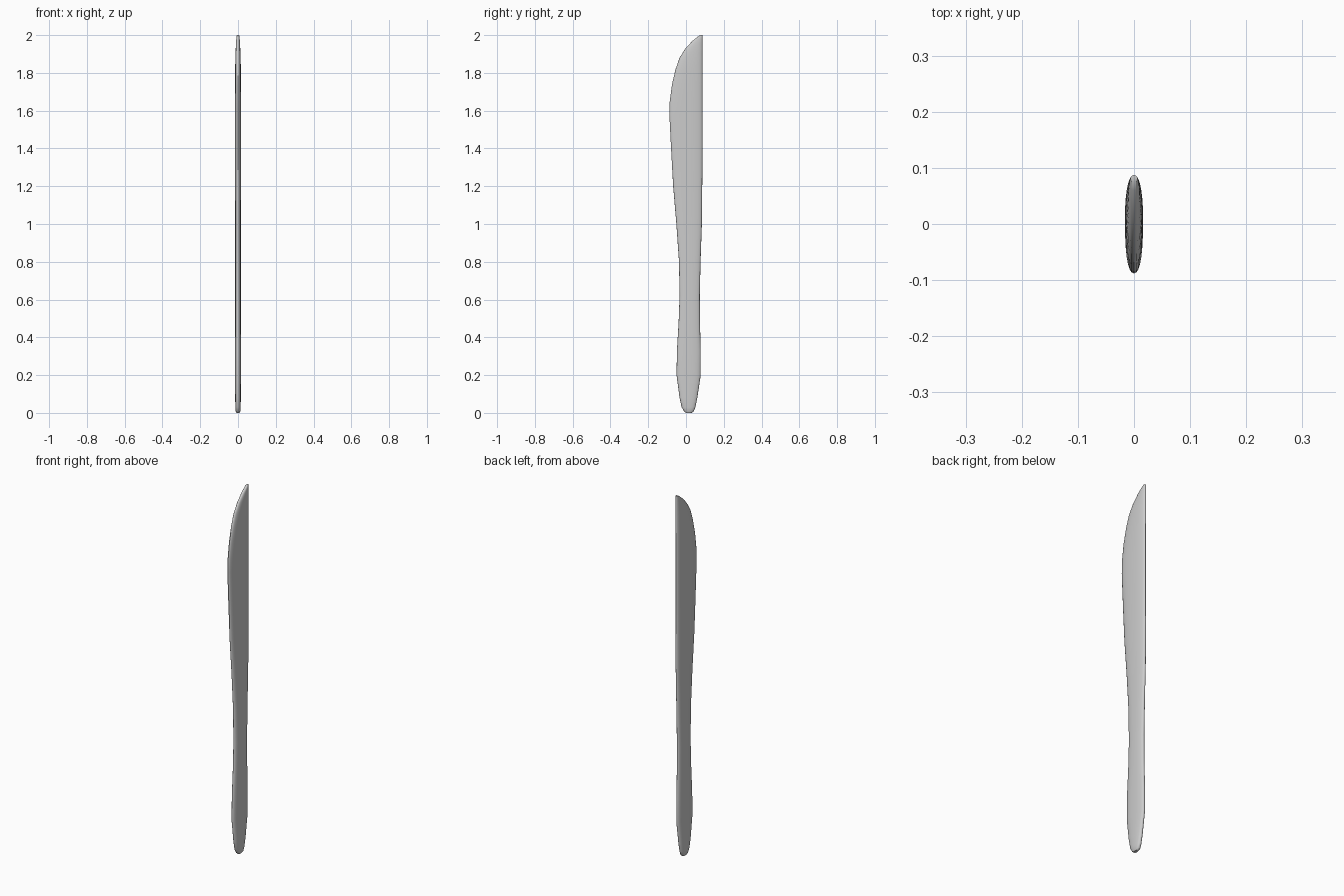
import bpy, bmesh, math

# Knife stations: height, cutting edge y, spine y, half thickness
STATIONS = [
    (0.0, 0.000, 0.030, 0.008),
    (0.008, -0.010, 0.041, 0.012),
    (0.03, -0.023, 0.050, 0.014),
    (0.08, -0.034, 0.060, 0.015),
    (0.2, -0.050, 0.078, 0.016),
    (0.33, -0.048, 0.078, 0.016),
    (0.48, -0.039, 0.074, 0.015),
    (0.62, -0.034, 0.073, 0.015),
    (0.8, -0.037, 0.077, 0.015),
    (1.0, -0.051, 0.084, 0.015),
    (1.2, -0.068, 0.086, 0.016),
    (1.4, -0.079, 0.087, 0.016),
    (1.58, -0.088, 0.087, 0.016),
    (1.65, -0.086, 0.087, 0.016),
    (1.74, -0.074, 0.087, 0.0155),
    (1.82, -0.055, 0.087, 0.015),
    (1.88, -0.034, 0.087, 0.014),
    (1.93, -0.003, 0.087, 0.012),
    (1.97, 0.035, 0.087, 0.010),
    (1.99, 0.060, 0.087, 0.008),
    (2.0, 0.075, 0.087, 0.006),
]
SIDES = 28


def rounded(v):
    # Slightly flattened ellipse
    return math.copysign(abs(v) ** 0.85, v)


def ring(bm, z, y0, y1, half):
    c, r = (y0 + y1) / 2, (y1 - y0) / 2
    angles = [2 * math.pi * i / SIDES for i in range(SIDES)]
    return [bm.verts.new((half * rounded(math.cos(a)), c + r * rounded(math.sin(a)), z))
            for a in angles]


# Handle and blade in one continuous loft
bm = bmesh.new()
rings = [ring(bm, *s) for s in STATIONS]
for low, high in zip(rings, rings[1:]):
    for i in range(SIDES):
        j = (i + 1) % SIDES
        bm.faces.new((low[i], low[j], high[j], high[i]))
bm.faces.new(rings[0][::-1])
bm.faces.new(rings[-1])
bmesh.ops.recalc_face_normals(bm, faces=bm.faces)

mesh = bpy.data.meshes.new("table_knife")
bm.to_mesh(mesh)
bm.free()
knife = bpy.data.objects.new("table_knife", mesh)
bpy.context.collection.objects.link(knife)

# Smooth metal, sharp end caps
bpy.context.view_layer.objects.active = knife
knife.select_set(True)
bpy.ops.object.shade_smooth_by_angle(angle=math.radians(40))
